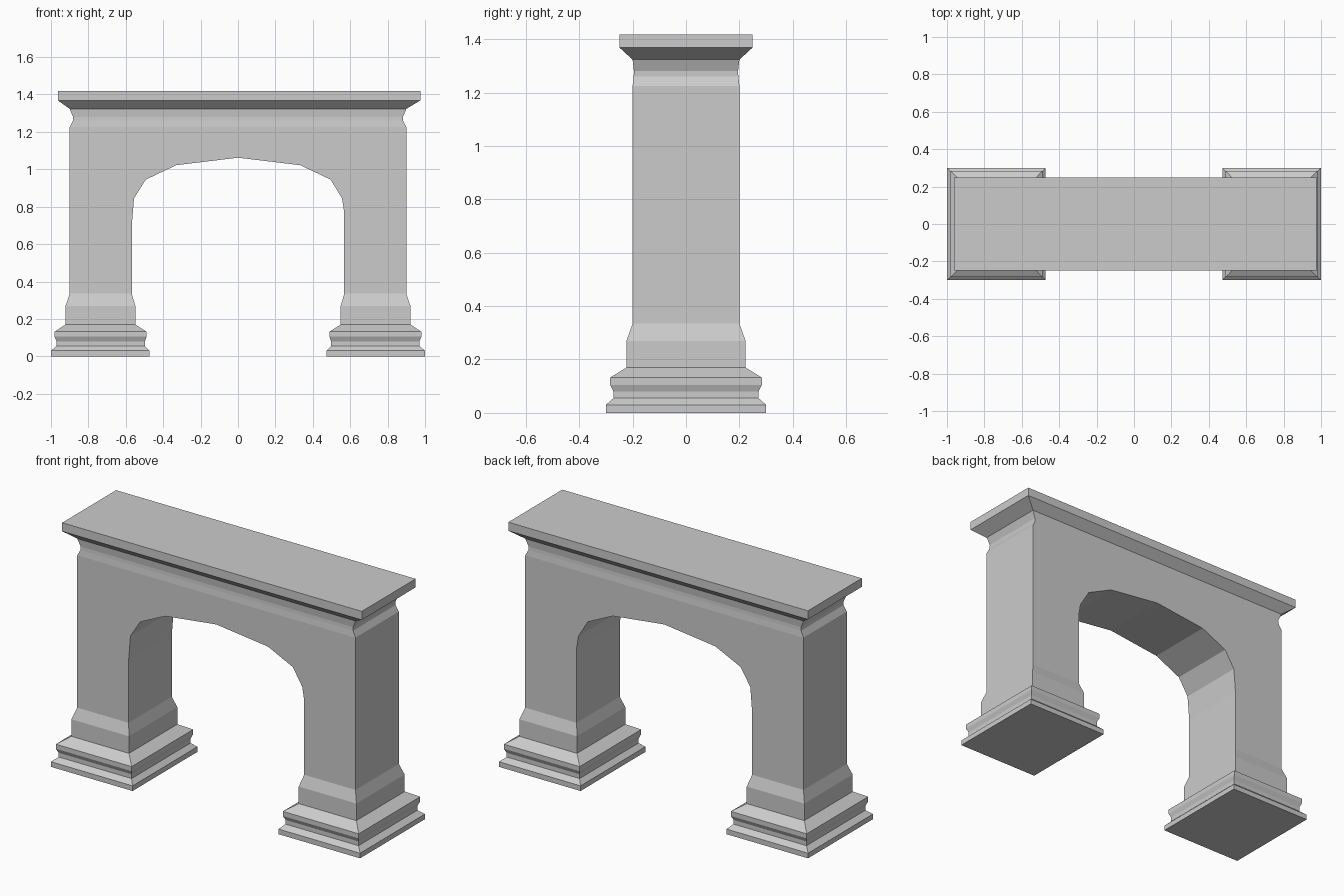
import bpy, bmesh

if "Cube" in bpy.data.objects:
    bpy.data.objects.remove(bpy.data.objects["Cube"])


def finish(bm, name):
    bmesh.ops.recalc_face_normals(bm, faces=bm.faces)
    mesh = bpy.data.meshes.new(name)
    bm.to_mesh(mesh)
    bm.free()
    obj = bpy.data.objects.new(name, mesh)
    bpy.context.collection.objects.link(obj)
    return obj


def loft(name, rings, cap):
    """Stack rectangles (x_min, x_max, half_y, z); cap the ring with index cap."""
    bm = bmesh.new()
    loops = [[bm.verts.new(p) for p in
              ((x0, -y, z), (x1, -y, z), (x1, y, z), (x0, y, z))]
             for x0, x1, y, z in rings]
    for a, b in zip(loops, loops[1:]):
        for i in range(4):
            j = (i + 1) % 4
            bm.faces.new((a[i], a[j], b[j], b[i]))
    bm.faces.new(loops[cap])
    return finish(bm, name)


LEG_TOP, NECK_Z, DEPTH = 0.335, 1.225, 0.2

# Moulded plinths: (outer x, inner x, half depth, z)
plinth = [(1.00, 0.472, 0.300, 0.0), (1.00, 0.472, 0.300, 0.03),
          (0.97, 0.498, 0.272, 0.055), (0.97, 0.498, 0.272, 0.08),
          (0.98, 0.489, 0.284, 0.105), (0.98, 0.489, 0.284, 0.132),
          (0.922, 0.549, 0.223, 0.17), (0.922, 0.549, 0.223, 0.27),
          (0.90, 0.568, DEPTH, LEG_TOP)]
loft("left_plinth", [(-o, -i, y, z) for o, i, y, z in plinth], 0)
loft("right_plinth", [(i, o, y, z) for o, i, y, z in plinth], 0)

# Legs and arch: front outline extruded through the depth
arch = [(-0.568, 0.70), (-0.556, 0.845), (-0.493, 0.945), (-0.33, 1.022),
        (0, 1.062),
        (0.333, 1.022), (0.495, 0.945), (0.556, 0.845), (0.568, 0.77)]
outline = ([(-0.90, NECK_Z), (-0.90, LEG_TOP), (-0.568, LEG_TOP)] + arch
           + [(0.568, LEG_TOP), (0.90, LEG_TOP), (0.90, NECK_Z)])
bm = bmesh.new()
front = [bm.verts.new((x, -DEPTH, z)) for x, z in outline]
back = [bm.verts.new((x, DEPTH, z)) for x, z in outline]
bm.faces.new(front)
bm.faces.new(back[::-1])
for i in range(len(outline) - 1):
    # leave the hidden joints at the leg bottoms open
    if outline[i][1] == outline[i + 1][1] == LEG_TOP:
        continue
    bm.faces.new((front[i], front[i + 1], back[i + 1], back[i]))
finish(bm, "arch_body")

# Neck moulding and overhanging mantel shelf
loft("mantel_shelf", [(-0.90, 0.90, DEPTH, NECK_Z),
                      (-0.882, 0.882, 0.196, 1.26),
                      (-0.882, 0.882, 0.195, 1.28),
                      (-0.90, 0.90, DEPTH, 1.323),
                      (-0.963, 0.975, 0.249, 1.368),
                      (-0.963, 0.975, 0.249, 1.418)], -1)
